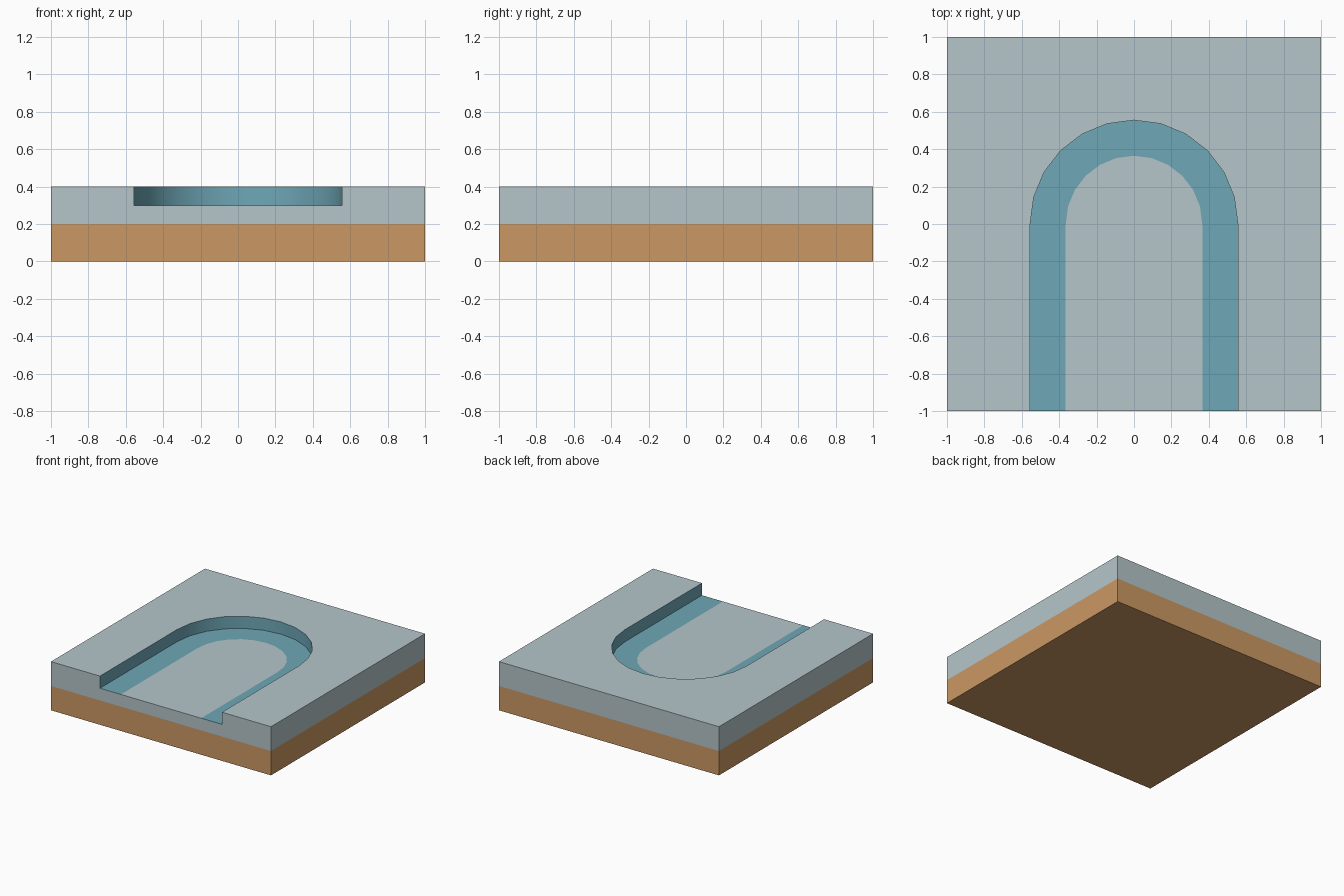
import bpy
import bmesh
from math import cos, sin, pi, radians

cube = bpy.data.objects.get("Cube")
if cube:
    bpy.data.objects.remove(cube)

EARTH, ICE, TEAL = range(3)
BASE_TOP, FLOOR, TOP = 0.2, 0.3, 0.4
CHANNEL, PATH = 0.555, 0.365
SEGMENTS = 12


def material(name, rgb):
    mat = bpy.data.materials.new(name)
    mat.use_nodes = True
    color = (*rgb, 1)
    mat.diffuse_color = color
    shader = mat.node_tree.nodes["Principled BSDF"]
    shader.inputs["Base Color"].default_value = color
    shader.inputs["Roughness"].default_value = 0.9
    return mat


bm = bmesh.new()


def points(outline, z):
    return [bm.verts.new((x, y, z)) for x, y in outline]


def face(verts, index):
    bm.faces.new(verts).material_index = index


def strip(a, b, index):
    """Bridge two matching open rows of vertices with quads."""
    for i in range(len(a) - 1):
        face((a[i], a[i + 1], b[i + 1], b[i]), index)


def arch(r):
    """Open outline: right leg, half circle, left leg."""
    curve = [(r * cos(pi * i / SEGMENTS), r * sin(pi * i / SEGMENTS))
             for i in range(SEGMENTS + 1)]
    return [(r, -1)] + curve + [(-r, -1)]


# Corner rows run from front left round the back to front right
corners = [(-1, -1), (-1, 1), (1, 1), (1, -1)]
bottom, seam, crown = [points(corners, z) for z in (0, BASE_TOP, TOP)]
rim = points(arch(CHANNEL), TOP)
foot = points(arch(CHANNEL), FLOOR)
path = points(arch(PATH), FLOOR)

# Earth base
face(bottom, EARTH)
strip(bottom + bottom[:1], seam + seam[:1], EARTH)

# Pale upper layer: sides, stepped front and top around the channel
strip(seam, crown, ICE)
face([seam[0], seam[-1], crown[-1], rim[0], foot[0], path[0],
      path[-1], foot[-1], rim[-1], crown[0]], ICE)
face(rim + crown, ICE)

# Channel wall, teal border and pale path
strip(rim, foot, TEAL)
strip(foot, path, TEAL)
face(path, ICE)

bmesh.ops.recalc_face_normals(bm, faces=bm.faces[:])
mesh = bpy.data.meshes.new("ground_tile")
bm.to_mesh(mesh)
bm.free()

mesh.materials.append(material("earth_brown", (0.60, 0.315, 0.125)))
mesh.materials.append(material("pale_ice", (0.46, 0.56, 0.59)))
mesh.materials.append(material("teal_ice", (0.157, 0.39, 0.475)))

tile = bpy.data.objects.new("ground_tile", mesh)
bpy.context.collection.objects.link(tile)
bpy.ops.object.select_all(action="DESELECT")
tile.select_set(True)
bpy.context.view_layer.objects.active = tile
bpy.ops.object.shade_smooth_by_angle(angle=radians(30))
